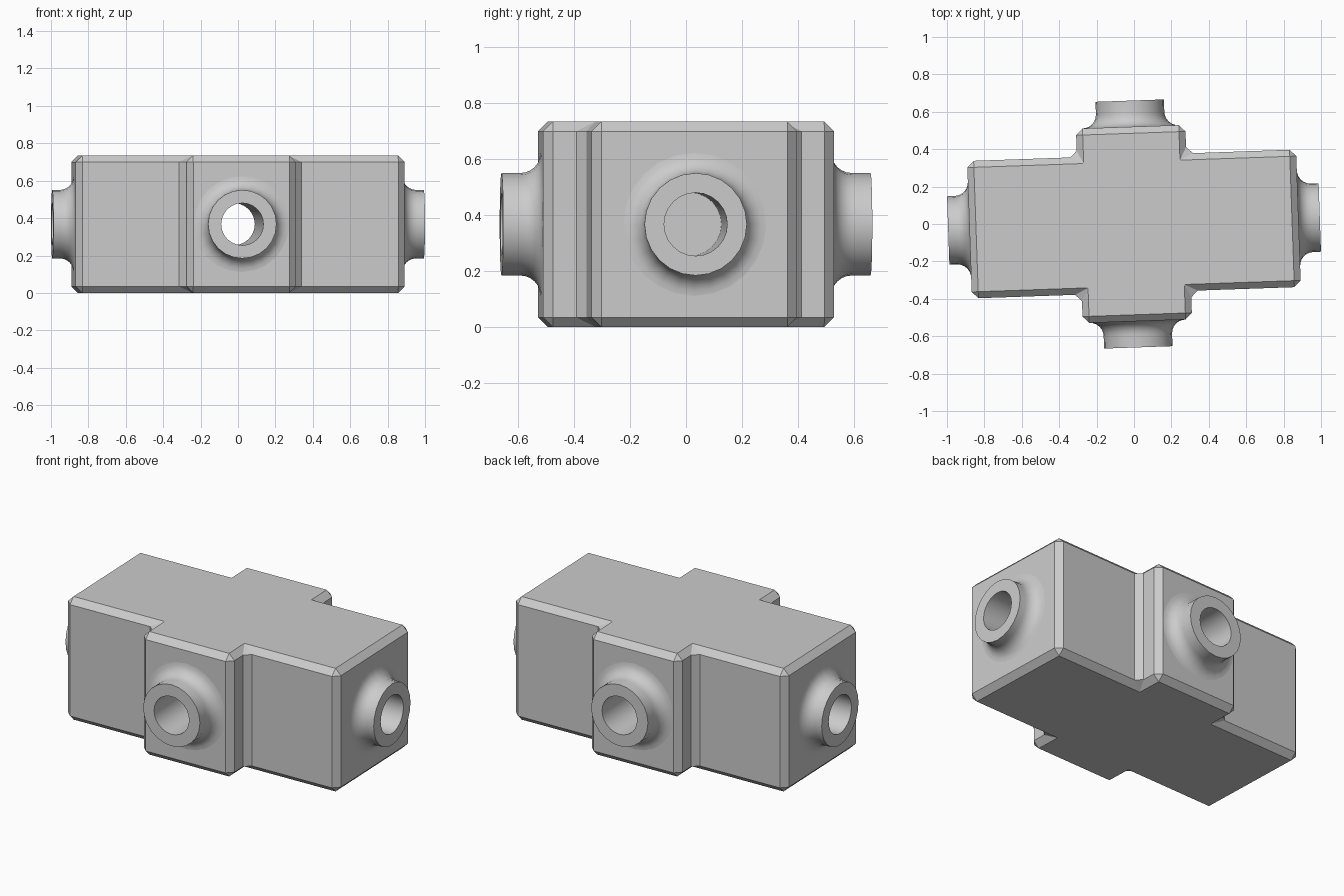
import bpy, bmesh
from math import sin, cos, pi, radians
from mathutils import Matrix, Vector

cube = bpy.data.objects.get("Cube")
if cube:
    bpy.data.objects.remove(cube, do_unlink=True)

TURN = radians(2.0)          # the block stands slightly turned
HEIGHT, MID = 0.735, 0.3675
LENGTH, DEPTH = 0.88, 0.3675  # half sizes of the long bar
ARM_W, ARM_D = 0.2925, 0.52   # half sizes of the cross arm
CHAMFER = 0.035
PIPE_R, BORE_R, FILLET = 0.183, 0.113, 0.073
SIDES = 24

grey = bpy.data.materials.new("plain_grey")
grey.use_nodes = True
colour = (0.6, 0.6, 0.6, 1)
grey.diffuse_color = colour
grey.node_tree.nodes["Principled BSDF"].inputs["Base Color"].default_value = colour


def make_object(name, bm, turn=TURN):
    bmesh.ops.recalc_face_normals(bm, faces=bm.faces)
    mesh = bpy.data.meshes.new(name)
    bm.to_mesh(mesh)
    bm.free()
    mesh.materials.append(grey)
    obj = bpy.data.objects.new(name, mesh)
    bpy.context.collection.objects.link(obj)
    obj.rotation_euler.z = turn
    return obj


def shade(obj):
    bpy.ops.object.select_all(action='DESELECT')
    obj.select_set(True)
    bpy.context.view_layer.objects.active = obj
    bpy.ops.object.shade_smooth_by_angle(angle=radians(30))


# Cross-shaped block, every edge chamfered
quarter = [(LENGTH, DEPTH), (ARM_W, DEPTH), (ARM_W, ARM_D)]
outline = quarter + [(-x, y) for x, y in reversed(quarter)]
outline += [(-x, -y) for x, y in outline]
bm = bmesh.new()
base = bm.faces.new([bm.verts.new((x, y, 0)) for x, y in outline])
top = bmesh.ops.extrude_face_region(bm, geom=[base])["geom"]
bmesh.ops.translate(bm, vec=(0, 0, HEIGHT),
                    verts=[v for v in top if isinstance(v, bmesh.types.BMVert)])
bmesh.ops.recalc_face_normals(bm, faces=bm.faces)
bmesh.ops.bevel(bm, geom=bm.edges[:], offset=CHAMFER, segments=1,
                profile=0.5, affect='EDGES')
block = make_object("cross_block", bm)


# Bores: one straight through front to back, one blind in each end
def bore(name, start, end, heading):
    bm = bmesh.new()
    place = (Matrix.Translation((0, 0, MID)) @ Matrix.Rotation(heading, 4, 'Z')
             @ Matrix.Translation(((start + end) / 2, 0, 0))
             @ Matrix.Rotation(pi / 2, 4, 'Y'))
    bmesh.ops.create_cone(bm, cap_ends=True, segments=SIDES, radius1=BORE_R,
                          radius2=BORE_R, depth=end - start, matrix=place)
    cutter = make_object(name, bm)
    cutter.hide_render = True
    cutter.hide_viewport = True
    cut = block.modifiers.new(name, 'BOOLEAN')
    cut.operation = 'DIFFERENCE'
    cut.solver = 'EXACT'
    cut.object = cutter


bore("through_bore_cutter", -0.6, 0.6, pi / 2)
bore("left_bore_cutter", 0.4, 1.0, 0)
bore("right_bore_cutter", 0.4, 1.0, pi)

# Evaluate the cuts into the block mesh, then drop the cutters
graph = bpy.context.evaluated_depsgraph_get()
cut_mesh = bpy.data.meshes.new_from_object(block.evaluated_get(graph))
block.modifiers.clear()
block.data = cut_mesh
for obj in [o for o in bpy.data.objects if o.name.endswith("_cutter")]:
    bpy.data.objects.remove(obj, do_unlink=True)
shade(block)


# Filleted pipe stubs, lathed around their own axis
def stub(name, wall, tip, heading):
    steps = 6
    profile = [(wall - 0.02, BORE_R), (tip, BORE_R), (tip, PIPE_R)]
    for i in range(steps + 1):
        a = pi / 2 * i / steps
        profile.append((wall + FILLET * (1 - sin(a)),
                        PIPE_R + FILLET * (1 - cos(a))))
    bm = bmesh.new()
    place = Matrix.Translation((0, 0, MID)) @ Matrix.Rotation(heading, 4, 'Z')
    rings = []
    for k in range(SIDES):
        a = 2 * pi * k / SIDES
        rings.append([bm.verts.new(place @ Vector((x, r * cos(a), r * sin(a))))
                      for x, r in profile])
    for k in range(SIDES):
        here, there = rings[k], rings[(k + 1) % SIDES]
        for i in range(len(profile) - 1):
            bm.faces.new((here[i], here[i + 1], there[i + 1], there[i]))
    shade(make_object(name, bm))


stub("left_pipe_stub", LENGTH, 0.994, 0)
stub("back_pipe_stub", ARM_D, 0.66, pi / 2)
stub("right_pipe_stub", LENGTH, 0.994, pi)
stub("front_pipe_stub", ARM_D, 0.66, -pi / 2)
